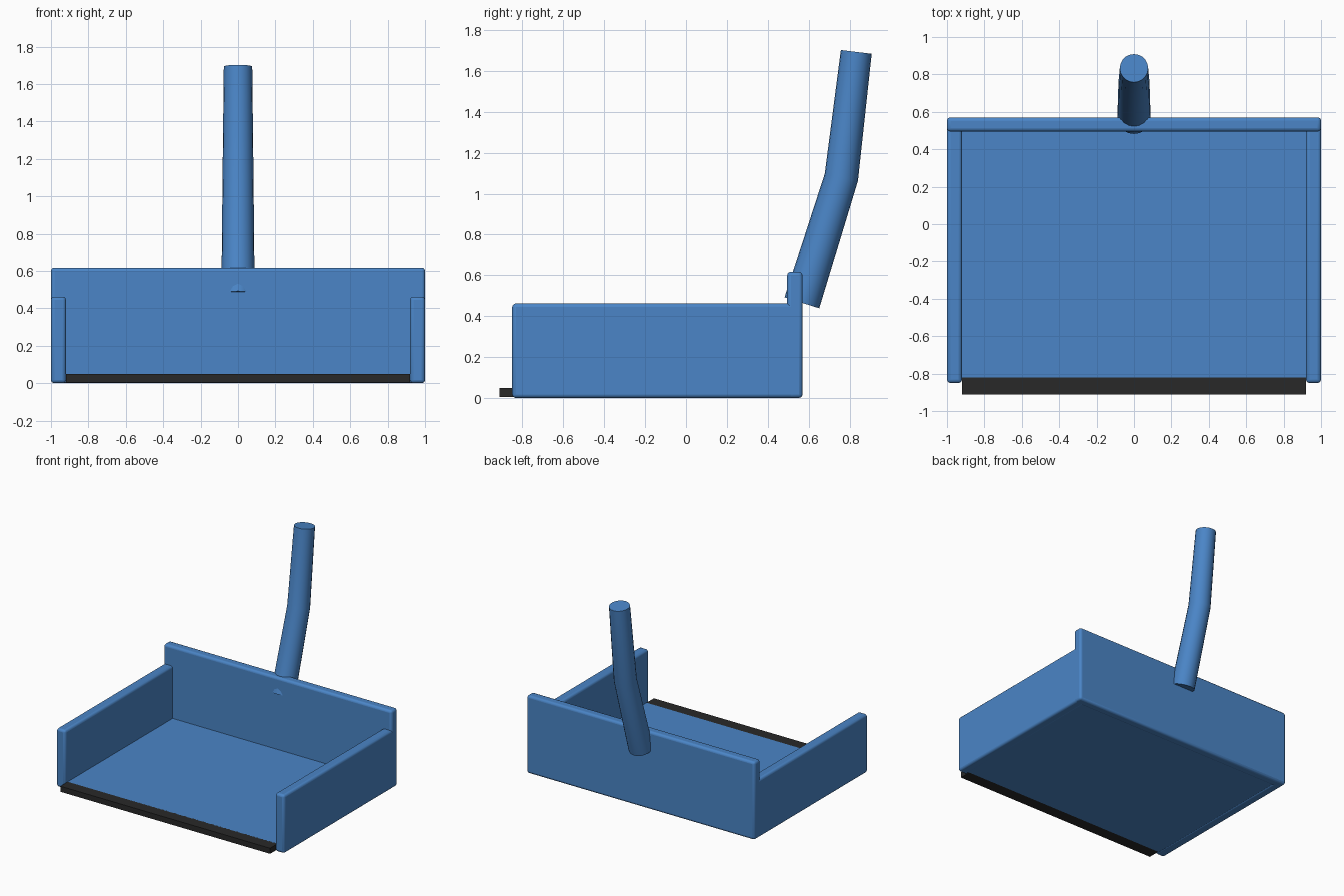
import bpy, bmesh, math
from mathutils import Vector

if "Cube" in bpy.data.objects:
    bpy.data.objects.remove(bpy.data.objects["Cube"])


def material(name, rgb):
    m = bpy.data.materials.new(name)
    m.diffuse_color = (*rgb, 1)
    m.use_nodes = True
    m.node_tree.nodes["Principled BSDF"].inputs["Base Color"].default_value = m.diffuse_color
    return m


BLUE = material("blue plastic", (0.069, 0.235, 0.57))
BLACK = material("black rubber", (0.022, 0.022, 0.022))


def make_object(name, bm, mat):
    bmesh.ops.recalc_face_normals(bm, faces=bm.faces)
    mesh = bpy.data.meshes.new(name)
    bm.to_mesh(mesh)
    bm.free()
    mesh.materials.append(mat)
    ob = bpy.data.objects.new(name, mesh)
    bpy.context.collection.objects.link(ob)
    bpy.ops.object.select_all(action='DESELECT')
    bpy.context.view_layer.objects.active = ob
    ob.select_set(True)
    return ob


def box(name, low, high, mat, bevel=0.0):
    low, high = Vector(low), Vector(high)
    bm = bmesh.new()
    bmesh.ops.create_cube(bm, size=1)
    for v in bm.verts:
        v.co = (low + high) / 2 + v.co * (high - low)
    ob = make_object(name, bm, mat)
    if bevel:
        mod = ob.modifiers.new("rounded edges", 'BEVEL')
        mod.width, mod.segments = bevel, 3
        bpy.ops.object.shade_smooth_by_angle(angle=math.radians(35))
    return ob


# Pan: floor, back wall and two side walls
box("floor", (-0.95, -0.82, 0.004), (0.95, 0.54, 0.048), BLUE)
box("back_wall", (-1, 0.495, 0.0), (1, 0.57, 0.617), BLUE, 0.018)
for side, x in (("left", -0.96), ("right", 0.96)):
    box(side + "_wall", (x - 0.04, -0.85, 0.0), (x + 0.04, 0.565, 0.462), BLUE, 0.018)

# Rubber strip along the front edge
box("front_lip", (-0.92, -0.912, 0.004), (0.92, -0.815, 0.048), BLACK)

# Bent, tapered handle: (y, z, radius, tilt) for each ring
rings = [(0.567, 0.465, 0.089, 17.5), (0.760, 1.080, 0.083, 12),
         (0.833, 1.693, 0.076, 7)]
SIDES = 20
bm = bmesh.new()
loops = []
for y, z, r, tilt in rings:
    t = math.radians(tilt)
    loop = []
    for i in range(SIDES):
        a = math.tau * i / SIDES
        loop.append(bm.verts.new((r * math.cos(a),
                                  y + r * math.sin(a) * math.cos(t),
                                  z - r * math.sin(a) * math.sin(t))))
    loops.append(loop)
for lower, upper in zip(loops, loops[1:]):
    for i in range(SIDES):
        j = (i + 1) % SIDES
        bm.faces.new((lower[i], lower[j], upper[j], upper[i]))
bm.faces.new(loops[0])
bm.faces.new(loops[-1])
make_object("handle", bm, BLUE)
bpy.ops.object.shade_smooth_by_angle(angle=math.radians(35))
